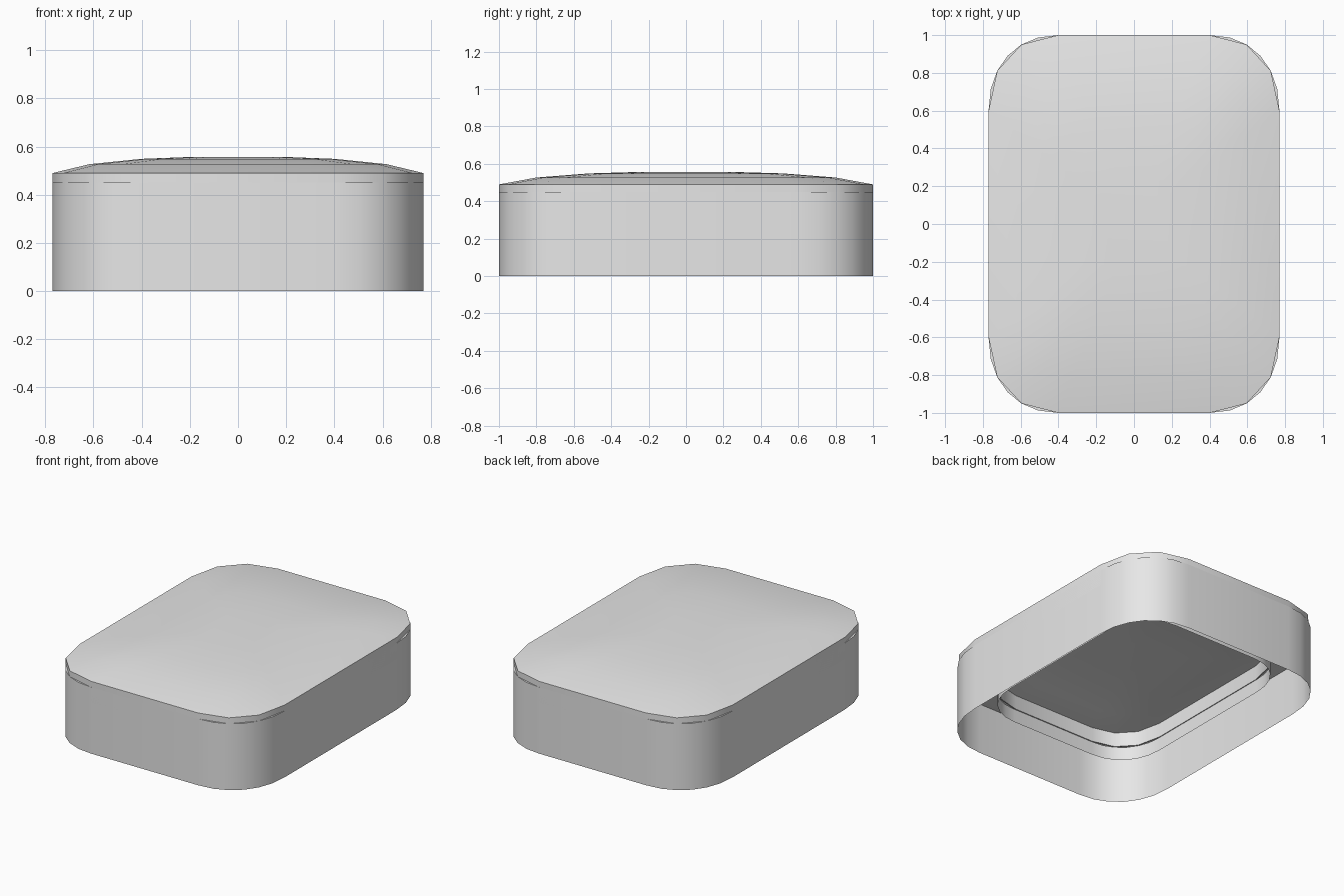
import bpy
import bmesh
from math import cos, sin, pi, radians, copysign

default = bpy.data.objects.get("Cube")
if default:
    bpy.data.objects.remove(default, do_unlink=True)

# One plain grey for every part
grey = bpy.data.materials.new("light_grey")
grey.use_nodes = True
colour = (0.8, 0.8, 0.8, 1)
grey.diffuse_color = colour
grey.node_tree.nodes["Principled BSDF"].inputs["Base Color"].default_value = colour


def full(v):
    """Push a sine or cosine outward for a slightly squarer corner."""
    return copysign(abs(v) ** 0.92, v)


def outline(steps):
    """Rounded rectangle, counter-clockwise from the right side."""
    points = []
    for quarter in range(4):
        sx = 1 if quarter in (0, 3) else -1
        sy = 1 if quarter in (0, 1) else -1
        for i in range(steps + 1):
            a = (quarter + i / steps) * pi / 2
            points.append((sx * 0.4 + 0.37 * full(cos(a)),
                           sy * 0.6 + 0.4 * full(sin(a))))
    return points


def loft(name, shape, sections, capped=False):
    """Stack scaled copies of an outline; sections are (scale, z)."""
    bm = bmesh.new()
    loops = [[bm.verts.new((x * s, y * s, z)) for x, y in shape]
             for s, z in sections]
    n = len(shape)
    for low, high in zip(loops, loops[1:]):
        for i in range(n):
            j = (i + 1) % n
            bm.faces.new((low[i], low[j], high[j], high[i]))
    if capped:
        bm.faces.new(reversed(loops[0]))
        bm.faces.new(loops[-1])
    mesh = bpy.data.meshes.new(name)
    bm.to_mesh(mesh)
    bm.free()
    mesh.materials.append(grey)
    obj = bpy.data.objects.new(name, mesh)
    bpy.context.collection.objects.link(obj)
    bpy.ops.object.select_all(action='DESELECT')
    obj.select_set(True)
    bpy.context.view_layer.objects.active = obj
    bpy.ops.object.shade_smooth_by_angle(angle=radians(35))


fine, coarse = outline(6), outline(3)

# Thin outer skirt, open underneath, with a narrow top rim
loft("outer_wall", fine, [(1, 0), (1, 0.45), (0.96, 0.45)])

# Domed lid with coarser corners and a shallow domed underside
loft("domed_lid", coarse,
     [(0.19, 0.385), (0.4, 0.379), (0.61, 0.362), (0.765, 0.336),
      (1, 0.345), (1, 0.49), (0.8, 0.527), (0.52, 0.549), (0.25, 0.557)],
     capped=True)

# Stepped lip hanging beneath the lid
loft("lip_lower", fine, [(0.772, 0.15), (0.772, 0.24)])
loft("lip_upper", coarse, [(0.772, 0.24), (0.765, 0.24), (0.765, 0.336)])
